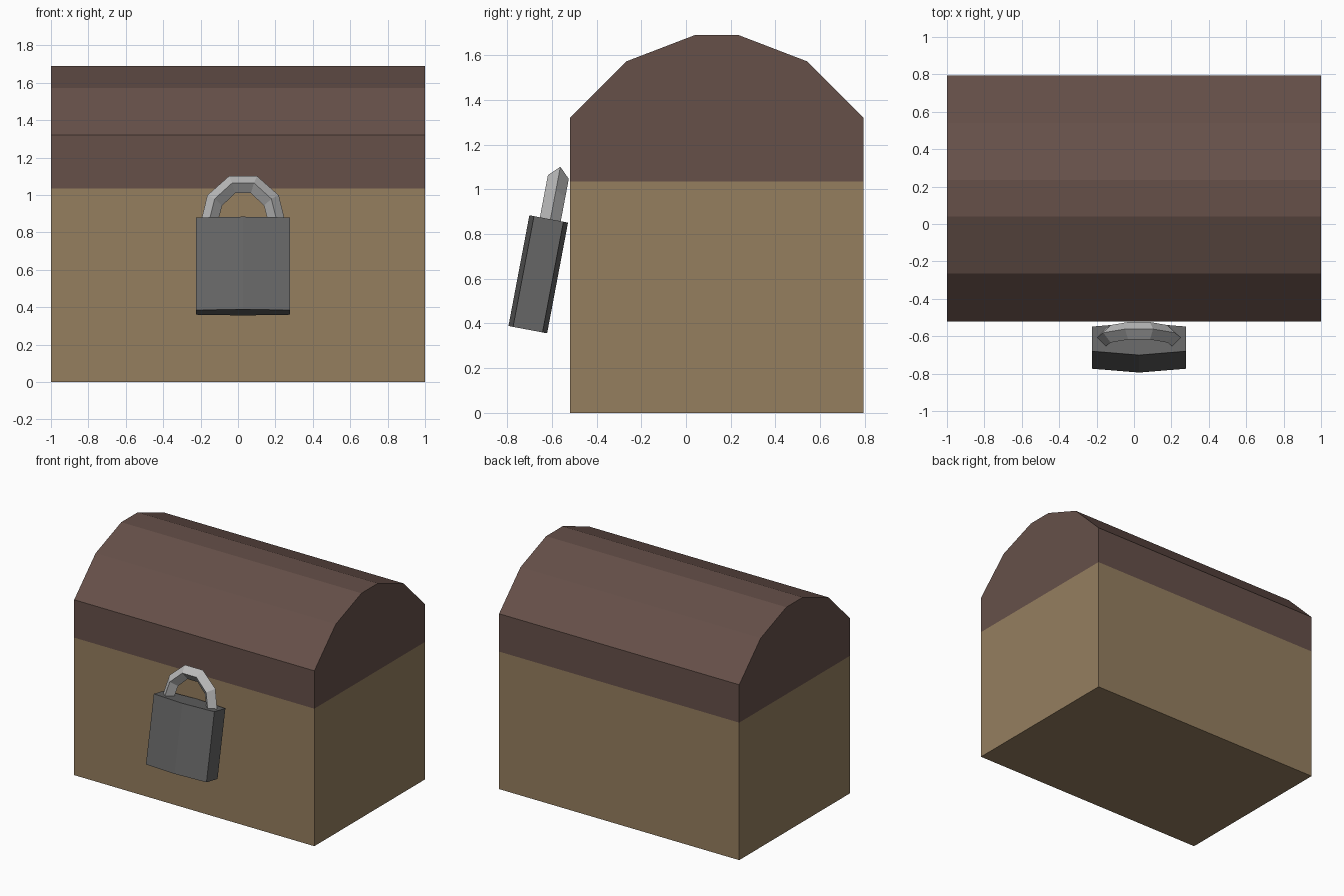
import bpy, math
from mathutils import Matrix, Vector

if "Cube" in bpy.data.objects:
    bpy.data.objects.remove(bpy.data.objects["Cube"])


def material(name, rgb):
    lin = [((c / 255 + 0.055) / 1.055) ** 2.4 for c in rgb]
    m = bpy.data.materials.new(name)
    m.diffuse_color = (*lin, 1)
    m.use_nodes = True
    m.node_tree.nodes["Principled BSDF"].inputs["Base Color"].default_value = m.diffuse_color
    return m


tan = material("tan wood", (149, 126, 95))
brown = material("dark brown wood", (102, 80, 73))
iron = material("dark iron", (102, 102, 102))
steel = material("light steel", (186, 186, 186))


def loft(name, rings, mat, matrix=Matrix()):
    """Skin a list of equal closed rings and cap both ends."""
    n = len(rings[0])
    verts = [matrix @ Vector(p) for r in rings for p in r]
    faces = [(i * n + j, i * n + (j + 1) % n, (i + 1) * n + (j + 1) % n, (i + 1) * n + j)
             for i in range(len(rings) - 1) for j in range(n)]
    faces += [tuple(reversed(range(n))), tuple(range(len(verts) - n, len(verts)))]
    me = bpy.data.meshes.new(name)
    me.from_pydata(verts, [], faces)
    me.materials.append(mat)
    ob = bpy.data.objects.new(name, me)
    bpy.context.collection.objects.link(ob)
    return ob


# chest box and arched lid: profiles (distance from chest centre, z) swept along x
MID_Y = 0.1375


def along_x(name, half, mat):
    profile = [(MID_Y + d, z) for d, z in half] + [(MID_Y - d, z) for d, z in reversed(half)]
    return loft(name, [[(x, y, z) for y, z in profile] for x in (-1, 1)], mat)


along_x("chest_box", [(0.6575, 0), (0.6575, 1.035)], tan)
along_x("chest_lid", [(0.6575, 1.035), (0.6575, 1.32), (0.403, 1.573), (0.098, 1.69)], brown)

# padlock leans back against the chest
tilt = Matrix.Translation((0.027, -0.661, 0.62)) @ Matrix.Rotation(math.radians(-10.7), 4, 'X')

# padlock body: slightly bowed front and back
plan = [(-0.252, -0.067), (0, -0.088), (0.252, -0.067), (0.252, 0.067), (0, 0.088), (-0.252, 0.067)]
loft("padlock_body", [[(x, y, z) for x, y in plan] for z in (-0.252, 0.252)], iron, tilt)

# shackle: diamond section following an arch, outer and inner outlines mirrored
outer = [(-0.226, 0.24), (-0.191, 0.387), (-0.075, 0.491)]
inner = [(-0.135, 0.24), (-0.112, 0.33), (-0.042, 0.398)]
outer += [(-x, z) for x, z in reversed(outer)]
inner += [(-x, z) for x, z in reversed(inner)]
rings = []
for (ox, oz), (ix, iz) in zip(outer, inner):
    mx, mz = (ox + ix) / 2, (oz + iz) / 2
    rings.append([(ox, 0.008, oz), (mx, 0.055, mz), (ix, 0.008, iz), (mx, -0.04, mz)])
loft("padlock_shackle", rings, steel, tilt)

# make all normals face outward
import bmesh
for ob in bpy.context.collection.objects:
    bm = bmesh.new()
    bm.from_mesh(ob.data)
    bmesh.ops.recalc_face_normals(bm, faces=bm.faces)
    bm.to_mesh(ob.data)
    bm.free()
